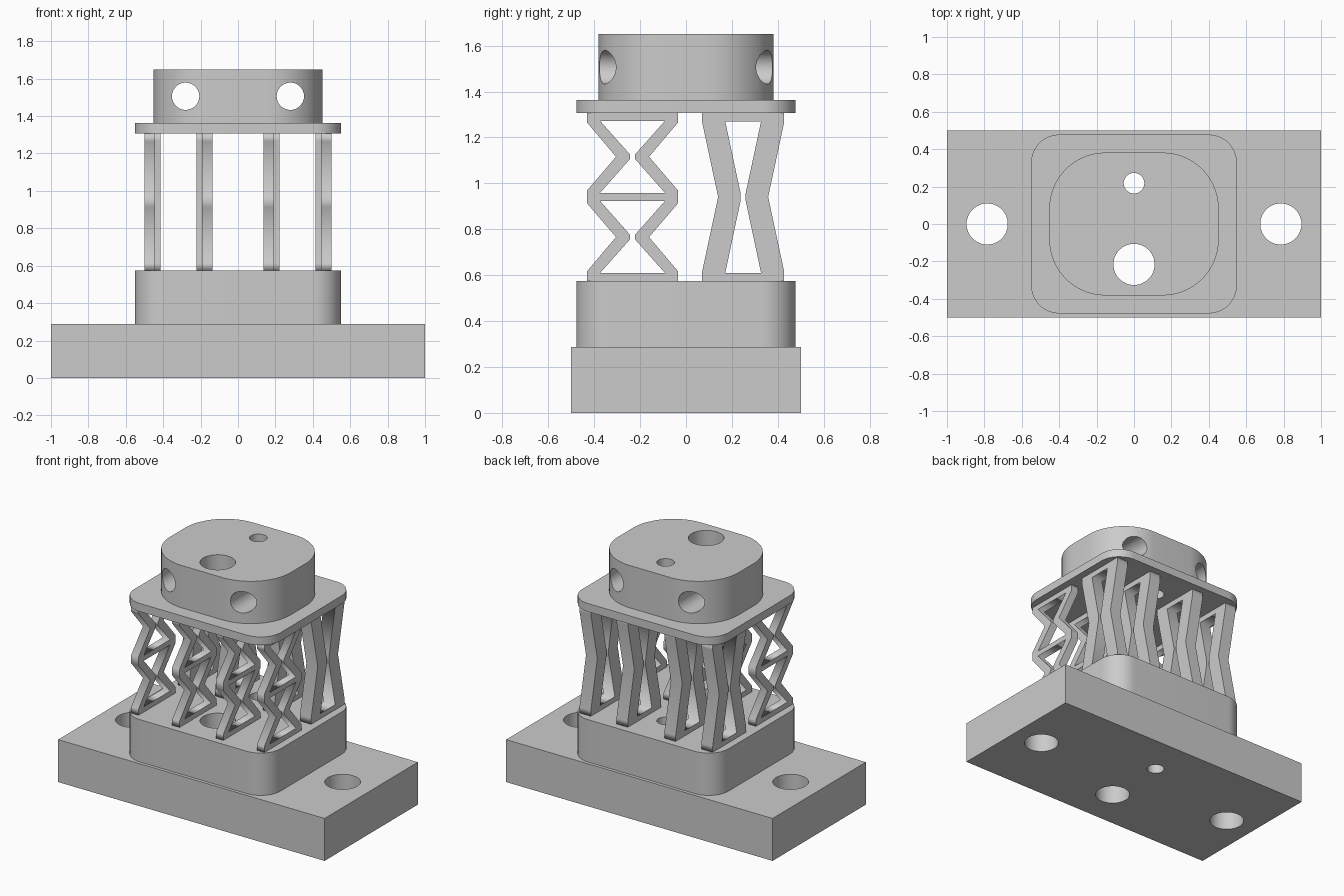
import bpy, bmesh
from math import cos, sin, tau, pi
from mathutils import Matrix

cube = bpy.data.objects.get("Cube")
if cube:
    bpy.data.objects.remove(cube, do_unlink=True)

grey = bpy.data.materials.new("plain grey")
grey.use_nodes = True
GREY = (0.6, 0.6, 0.6, 1)
grey.diffuse_color = GREY
grey.node_tree.nodes["Principled BSDF"].inputs["Base Color"].default_value = GREY


def circle(x, y, r, n=48):
    return [(x + r * cos(tau * i / n), y + r * sin(tau * i / n)) for i in range(n)]


def rounded(hx, hy, r, n=14):
    """Rectangle outline with rounded corners, given half sizes."""
    pts = []
    for k, (sx, sy) in enumerate([(1, 1), (-1, 1), (-1, -1), (1, -1)]):
        for i in range(n + 1):
            a = pi / 2 * (k + i / n)
            pts.append((sx * (hx - r) + r * cos(a), sy * (hy - r) + r * sin(a)))
    return pts


def mirrored(cy, side):
    """Closed outline from (half width, height) pairs, mirrored about cy."""
    return [(cy + w, z) for w, z in side] + [(cy - w, z) for w, z in reversed(side)]


def prism(name, loops, low, high, along_x=False):
    """Extrude an outline with holes along z, or a y-z outline along x."""
    curve = bpy.data.curves.new(name, "CURVE")
    curve.dimensions = "2D"
    curve.fill_mode = "BOTH"
    curve.extrude = (high - low) / 2
    for pts in loops:
        spline = curve.splines.new("POLY")
        spline.points.add(len(pts) - 1)
        for p, (u, v) in zip(spline.points, pts):
            p.co = (u, v, 0, 1)
        spline.use_cyclic_u = True
    temp = bpy.data.objects.new("temp", curve)
    bpy.context.collection.objects.link(temp)
    deps = bpy.context.evaluated_depsgraph_get()
    mesh = bpy.data.meshes.new_from_object(temp.evaluated_get(deps))
    bpy.data.objects.remove(temp, do_unlink=True)
    bpy.data.curves.remove(curve)

    mesh.transform(Matrix.Translation((0, 0, (low + high) / 2)))
    if along_x:
        mesh.transform(Matrix(((0, 0, 1, 0), (1, 0, 0, 0), (0, 1, 0, 0), (0, 0, 0, 1))))
    bm = bmesh.new()
    bm.from_mesh(mesh)
    bmesh.ops.remove_doubles(bm, verts=bm.verts, dist=1e-5)
    bmesh.ops.recalc_face_normals(bm, faces=bm.faces)
    bm.to_mesh(mesh)
    bm.free()
    mesh.materials.clear()
    mesh.materials.append(grey)
    obj = bpy.data.objects.new(name, mesh)
    bpy.context.collection.objects.link(obj)
    return obj


def smooth(obj):
    bpy.ops.object.select_all(action="DESELECT")
    obj.select_set(True)
    bpy.context.view_layer.objects.active = obj
    bpy.ops.object.shade_smooth_by_angle(angle=0.5)


# Stacked bodies, all pierced by the same two vertical bores
bores = [circle(0, -0.216, 0.11), circle(0, 0.218, 0.055)]
bolt_holes = [circle(s * 0.785, 0, 0.11) for s in (-1, 1)]
slab = [(-1, -0.5), (1, -0.5), (1, 0.5), (-1, 0.5)]
base = prism("base_slab", [slab] + bores + bolt_holes, 0, 0.288)
block = prism("lower_block", [rounded(0.55, 0.478, 0.15)] + bores, 0.288, 0.575)
plate = prism("upper_plate", [rounded(0.55, 0.478, 0.15)] + bores, 1.307, 1.363)
cap = prism("top_cap", [rounded(0.453, 0.382, 0.3)] + bores, 1.363, 1.65)

# Two cross bores run front to back through the cap
for s in (-1, 1):
    bpy.ops.mesh.primitive_cylinder_add(vertices=48, radius=0.073, depth=2,
                                        location=(s * 0.28, 0, 1.506),
                                        rotation=(pi / 2, 0, 0))
    cutter = bpy.context.object
    cutter.hide_render = True
    cutter.data.materials.append(grey)
    mod = cap.modifiers.new("bore", "BOOLEAN")
    mod.operation = "DIFFERENCE"
    mod.solver = "EXACT"
    mod.object = cutter
    bpy.context.view_layer.objects.active = cap
    bpy.ops.object.modifier_apply(modifier=mod.name)
    bpy.data.objects.remove(cutter, do_unlink=True)

for body in (base, block, plate, cap):
    smooth(body)

# Front zigzag springs: two stacked hourglass cells
BOTTOM, TOP, MID = 0.575, 1.307, 0.941
zig_outer = [(0.198, BOTTOM), (0.198, 0.617), (0.072, 0.766), (0.198, 0.913),
             (0.198, 0.969), (0.072, 1.116), (0.198, 1.265), (0.198, TOP)]
cell = [(0.141, 0.61), (0.011, 0.756), (0.011, 0.776), (0.141, 0.923)]
upper_cell = [(w, 2 * MID - z) for w, z in reversed(cell)]
zigzag = [mirrored(-0.233, side) for side in (zig_outer, cell, upper_cell)]

# Rear legs: one tall hourglass cell
leg_outer = [(0.179, BOTTOM), (0.179, 0.614), (0.109, MID), (0.179, 1.268), (0.179, TOP)]
leg_inner = [(0.078, 0.61), (0.011, 0.925), (0.011, 0.957), (0.078, 1.27)]
hourglass = [mirrored(0.249, side) for side in (leg_outer, leg_inner)]

for side, s in (("right", -1), ("left", 1)):
    for place, zig_x, leg_x in (("outer", (0.445, 0.5), (0.415, 0.5)),
                                ("inner", (0.137, 0.192), (0.137, 0.222))):
        prism(f"front_zigzag_{side}_{place}", zigzag, *sorted(s * x for x in zig_x), True)
        prism(f"rear_leg_{side}_{place}", hourglass, *sorted(s * x for x in leg_x), True)
